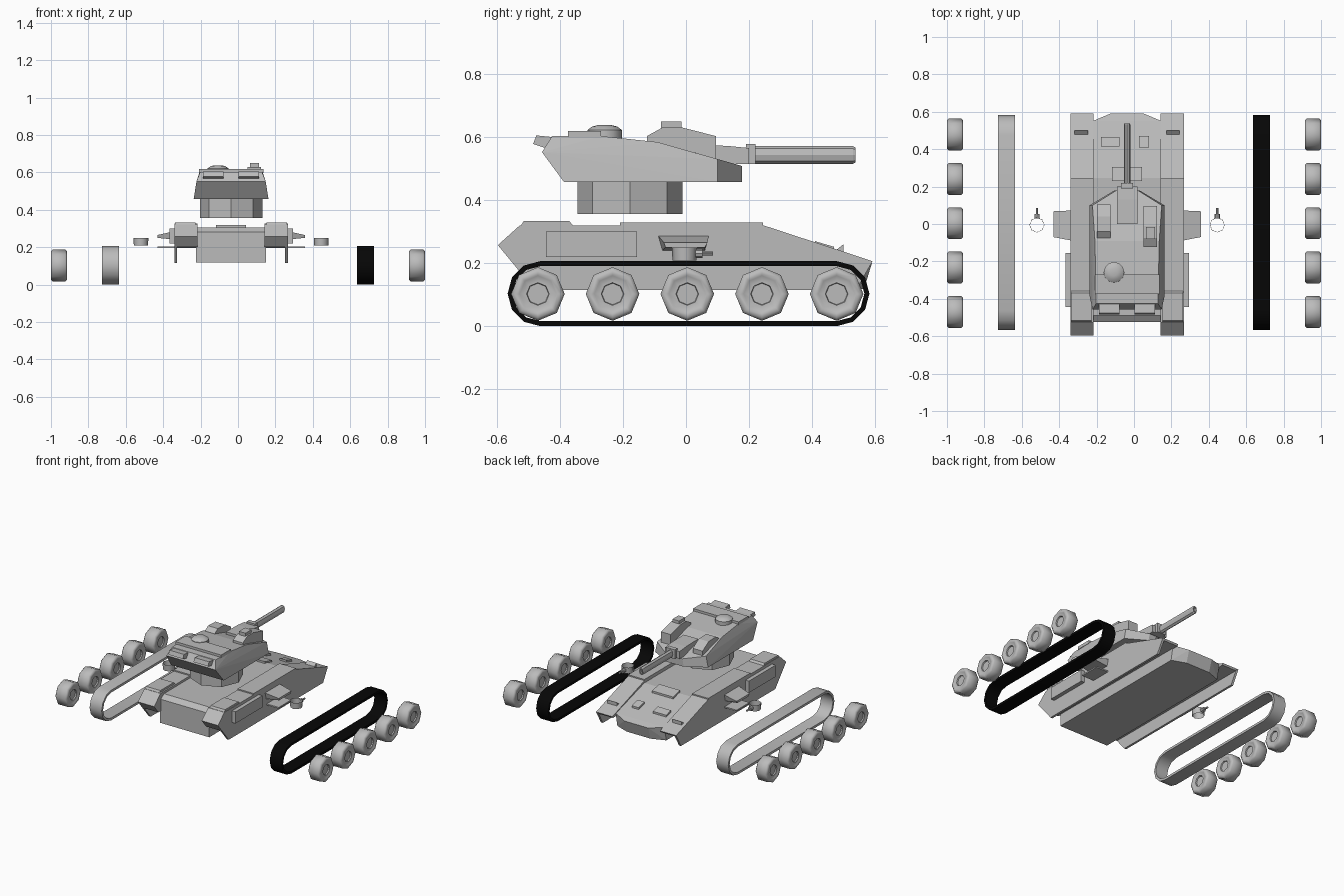
import bpy, bmesh
from math import sin, cos, pi, radians

cube = bpy.data.objects.get("Cube")
if cube:
    bpy.data.objects.remove(cube, do_unlink=True)


def material(name, value):
    m = bpy.data.materials.new(name)
    m.use_nodes = True
    m.diffuse_color = (value, value, value, 1)
    m.node_tree.nodes["Principled BSDF"].inputs["Base Color"].default_value = (value, value, value, 1)
    return m


GREY = material("plain grey", 0.5)
BLACK = material("black", 0.002)
CX = -0.037  # centre line of hull and turret


def finish(bm, name, mat=GREY, smooth=None):
    bmesh.ops.recalc_face_normals(bm, faces=bm.faces[:])
    me = bpy.data.meshes.new(name)
    bm.to_mesh(me)
    bm.free()
    me.materials.append(mat)
    if smooth:
        me.polygons.foreach_set("use_smooth", [True] * len(me.polygons))
        me.set_sharp_from_angle(angle=radians(smooth))
    ob = bpy.data.objects.new(name, me)
    bpy.context.collection.objects.link(ob)
    return ob


def hull(name, points):
    """Convex solid around points, given relative to the centre line."""
    bm = bmesh.new()
    for x, y, z in points:
        bm.verts.new((CX + x, y, z))
    out = bmesh.ops.convex_hull(bm, input=bm.verts[:])
    loose = [v for v in bm.verts if not v.link_faces]
    bmesh.ops.delete(bm, geom=loose, context='VERTS')
    bmesh.ops.dissolve_limit(bm, angle_limit=0.01, verts=bm.verts[:], edges=bm.edges[:])
    return finish(bm, name)


def slab(name, x0, x1, profile):
    """Side profile of (y, z) points extended from x0 to x1."""
    return hull(name, [(x, y, z) for x in (x0, x1) for y, z in profile])


def box(name, x, y, z):
    return slab(name, x[0], x[1], [(b, c) for b in y for c in z])


def both(points):
    return [(s * x, y, z) for s in (-1, 1) for x, y, z in points]


def loft(name, rings, cap=True, wrap=False, mat=GREY, smooth=None):
    bm = bmesh.new()
    loops = [[bm.verts.new(p) for p in ring] for ring in rings]
    pairs = list(zip(loops, loops[1:])) + ([(loops[-1], loops[0])] if wrap else [])
    n = len(loops[0])
    for a, b in pairs:
        for i in range(n):
            j = (i + 1) % n
            bm.faces.new((a[i], a[j], b[j], b[i]))
    if cap and not wrap:
        bm.faces.new(loops[0])
        bm.faces.new(loops[-1])
    return finish(bm, name, mat, smooth)


def circle(n, axis, centre, at, r, squash=1.0):
    """Ring of n points about an axis through centre, at an offset along it."""
    pts = []
    for i in range(n):
        u, v = r * cos(2 * pi * i / n) * squash, r * sin(2 * pi * i / n)
        d = {'x': (at, u, v), 'y': (u, at, v), 'z': (u, v, at)}[axis]
        pts.append(tuple(c + e for c, e in zip(centre, d)))
    return pts


# Road wheels
half = [(.032, .034), (.040, .036), (.040, .058), (.043, .062), (.043, .075), (.034, .085)]
wheel_profile = [(-x, r) for x, r in half] + half[::-1]
for side in (-1, 1):
    for k in range(5):
        c = (side * .957, -.47 + k * .237, .102)
        loft("road_wheel", [circle(8, 'x', c, x, r) for x, r in wheel_profile], smooth=46)


# Track bands
def band(x, r):
    pts = []
    for i in range(14):
        a = pi / 2 + pi * (i if i < 7 else i - 1) / 6
        y = -.463 if i < 7 else .479
        pts.append((x, y + r * cos(a), .103 + r * sin(a)))
    return pts


for side, mat in ((-1, GREY), (1, BLACK)):
    a, b = side * .636, side * .727
    loft("track_band", [band(a, .103), band(b, .103), band(b, .087), band(a, .087)],
         wrap=True, mat=mat, smooth=40)

# Central hull with chamfered nose
hull("central_hull", both([
    (.187, -.49, .305), (.187, -.525, .28), (.187, -.525, .118), (.187, .245, .305),
    (.185, .55, .215), (.09, .59, .2), (.09, .565, .118), (.185, .53, .118)]))

# Sponsons, skirts and side fittings
for s in (-1, 1):
    slab("sponson", s * .18, s * .303,
         [(-.597, .257), (-.527, .32), (.245, .32), (.592, .206), (.585, .195), (-.55, .2)])
    slab("side_skirt", s * .288, s * .303,
         [(-.597, .257), (-.48, .115), (.54, .115), (.592, .206)])
    box("deck_strip", (s * .18, s * .303), (-.21, .245), (.318, .328))
    slab("rear_deck_box", s * .19, s * .3,
         [(-.527, .315), (-.515, .333), (-.37, .333), (-.355, .315)])
    box("stowage_box", (s * .3, s * .33), (-.445, -.155), (.22, .3))
    slab("headlight", s * .21, s * .28, [(.475, .24), (.5, .26), (.5, .23)])
    hull("side_wing", [(s * x, y, z) for x, y, z in (
        (.3, -.088, .286), (.3, .072, .286), (.3, -.075, .24), (.3, .06, .24),
        (.394, -.07, .265), (.394, .068, .265), (.394, -.065, .25), (.394, .06, .25))])
    box("wing_plate", (s * .3, s * .394), (-.07, .068), (.195, .204))
    # Separate side gun: open tube, mount and barrel
    c = (CX + s * .482, -.005, 0)
    loft("side_gun_tube", [circle(8, 'z', c, z, r) for z, r in ((.208, .038), (.25, .04))],
         cap=False, smooth=46)
    g = (c[0], 0, .23)
    loft("side_gun_barrel", [circle(8, 'y', g, y, r) for y, r in (
        (.03, .014), (.053, .014), (.053, .006), (.085, .006))])

# Glacis hatches
for x0, x1, y0, y1 in ((-.14, -.04, .415, .465), (.065, .118, .41, .47), (-.08, .08, .23, .305)):
    def lift(y, h):
        return .305 - max(0, y - .245) * .295 + h
    slab("glacis_hatch", x0, x1, [(y, lift(y, h)) for y in (y0, y1) for h in (-.01, .013)])

# Turret ring and body
loft("turret_ring", [circle(8, 'z', (CX, -.178, 0), z, .167) for z in (.355, .46)])
hull("turret_body", both([
    (.2, -.387, .457), (.2, .1, .457), (.07, .178, .457), (.06, .178, .508),
    (.185, .1, .53), (.172, -.09, .584), (.168, -.27, .603), (.165, -.425, .603),
    (.185, -.457, .552)]))

# Turret rear boxes, roof plate and cupola
for x0, x1 in ((-.15, -.04), (.04, .15)):
    slab("rear_box", x0, x1, [(-.43, .56), (-.485, .578), (-.475, .605), (-.425, .6)])
box("roof_plate", (-.172, .172), (-.375, -.27), (.598, .619))
dome = [(.595, .055), (.622, .055), (.633, .04), (.638, .02)]
loft("cupola", [circle(12, 'z', (-.107, -.258, 0), z, r) for z, r in dome], smooth=50)

# Sight housing and periscope wedge
slab("sight_housing", .087, .16,
     [(-.124, .575), (-.124, .603), (-.075, .63), (-.012, .63), (.095, .603), (.095, .52)])
box("sight_head", (.1, .15), (-.08, -.015), (.62, .65))
slab("periscope_wedge", -.162, -.088,
     [(-.08, .575), (-.04, .603), (.04, .6), (.105, .56), (.105, .52)])

# Main gun
slab("mantlet", -.055, .055, [(0, .51), (0, .575), (.13, .572), (.2, .565), (.2, .515)])
box("gun_collar", (-.032, .032), (.19, .22), (.515, .578))
loft("gun_barrel", [circle(8, 'y', (CX, 0, .543), y, r, .62) for y, r in (
    (.2, .028), (.53, .028), (.538, .024), (.538, .015), (.52, .014))])
